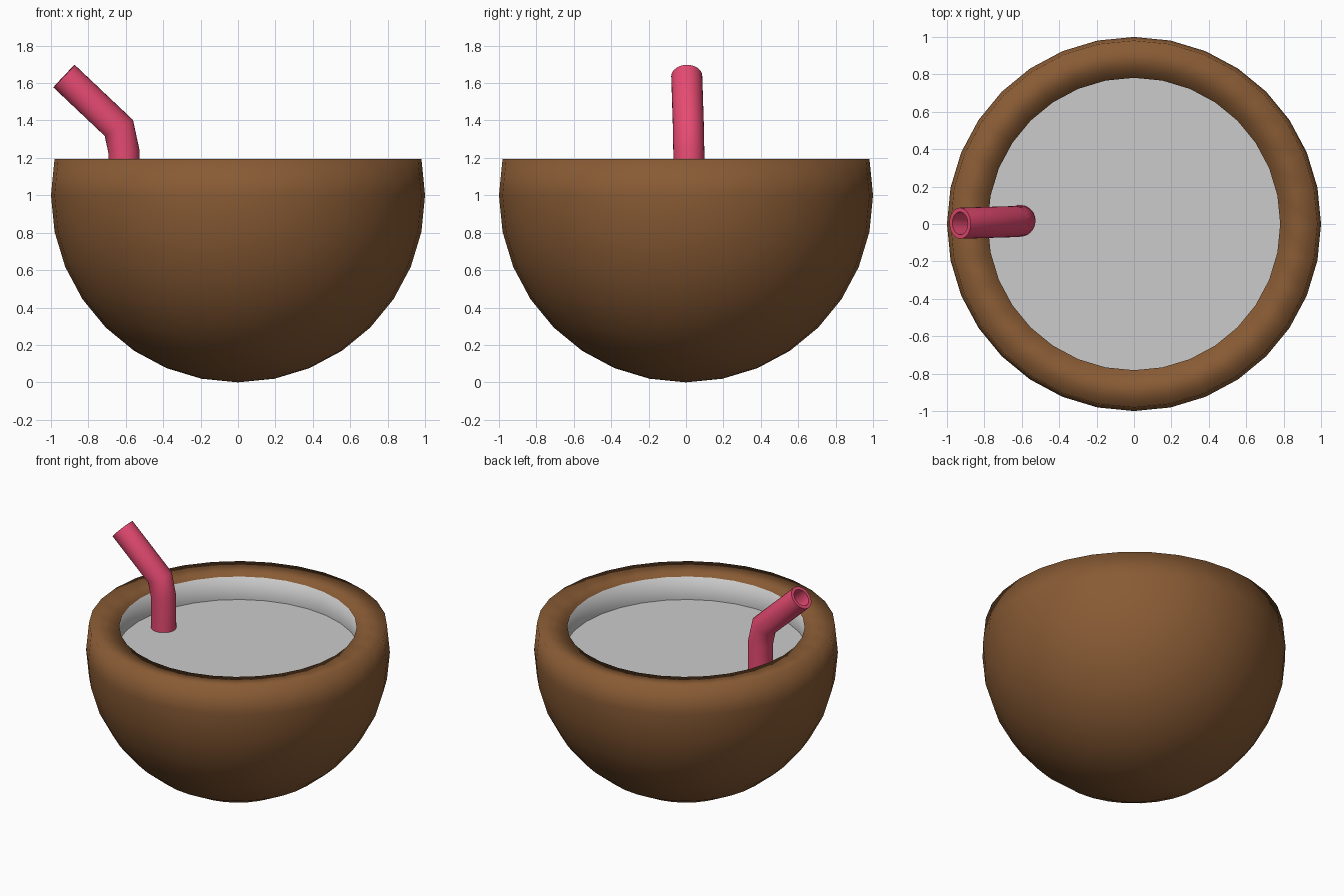
import bpy, bmesh, math
from mathutils import Vector

if "Cube" in bpy.data.objects:
    bpy.data.objects.remove(bpy.data.objects["Cube"])


def material(name, color):
    m = bpy.data.materials.new(name)
    m.diffuse_color = (*color, 1)
    m.use_nodes = True
    m.node_tree.nodes["Principled BSDF"].inputs["Base Color"].default_value = m.diffuse_color
    return m


def make_object(name, bm, mats, smooth=True):
    mesh = bpy.data.meshes.new(name)
    bm.to_mesh(mesh)
    bm.free()
    for f in mesh.polygons:
        f.use_smooth = smooth
    for m in mats:
        mesh.materials.append(m)
    ob = bpy.data.objects.new(name, mesh)
    bpy.context.collection.objects.link(ob)
    return ob


brown = material("husk_brown", (0.25, 0.105, 0.035))
grey = material("flesh_grey", (0.8, 0.8, 0.8))
pink = material("straw_pink", (0.8, 0.07, 0.17))

# Shell: sphere cut above its first ring over the equator, thickened inwards
bm = bmesh.new()
bmesh.ops.create_uvsphere(bm, u_segments=32, v_segments=16, radius=1)
bmesh.ops.delete(bm, geom=[v for v in bm.verts if v.co.z > 0.25], context='VERTS')
bmesh.ops.translate(bm, verts=bm.verts, vec=(0, 0, 1))
shell = make_object("coconut_shell", bm, [brown, grey])
mod = shell.modifiers.new("thickness", 'SOLIDIFY')
mod.thickness = 0.2
mod.offset = -1
mod.material_offset = 1

# Drink surface
bm = bmesh.new()
bmesh.ops.create_circle(bm, cap_ends=True, segments=32, radius=0.8)
bmesh.ops.translate(bm, verts=bm.verts, vec=(0, 0, 1))
make_object("drink_surface", bm, [], smooth=False)

# Straw: hollow tube swept along a bent path, with mitred bends
path = [Vector(p) for p in ((-0.61, 0.02, 0.9), (-0.61, 0.015, 1.235),
                            (-0.637, 0.013, 1.36), (-0.93, 0.004, 1.637))]
dirs = [(b - a).normalized() for a, b in zip(path, path[1:])]
side = Vector((0, 1, 0))
sides = 32


def ring(bm, i, radius):
    a, b = dirs[max(i - 1, 0)], dirs[min(i, len(dirs) - 1)]
    t = (a + b).normalized()
    u = (side - t * side.dot(t)).normalized()
    w = t.cross(u) / t.dot(a)
    return [bm.verts.new(path[i] + radius * (u * math.cos(k * math.tau / sides)
                                             + w * math.sin(k * math.tau / sides)))
            for k in range(sides)]


bm = bmesh.new()
n = len(path)
rings = [ring(bm, i, 0.083) for i in range(n)] + [ring(bm, i, 0.06) for i in reversed(range(n))]
for r, s in zip(rings, rings[1:] + rings[:1]):
    for k in range(sides):
        j = (k + 1) % sides
        bm.faces.new((r[k], r[j], s[j], s[k]))
bmesh.ops.recalc_face_normals(bm, faces=bm.faces)
straw = make_object("straw", bm, [pink])
bpy.ops.object.select_all(action='DESELECT')
straw.select_set(True)
bpy.context.view_layer.objects.active = straw
bpy.ops.object.shade_smooth_by_angle(angle=math.radians(50))
